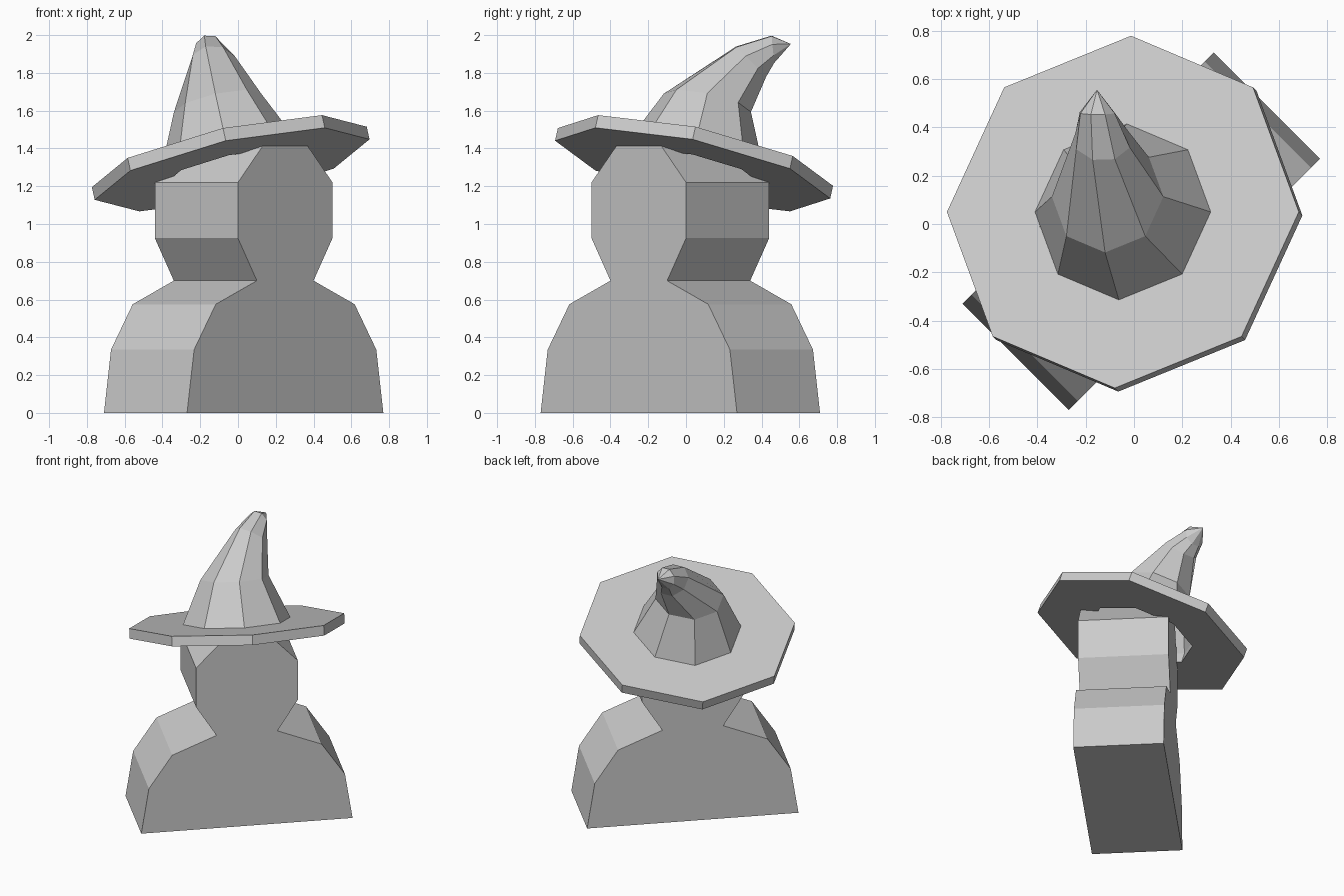
import bpy, bmesh
from math import radians, cos, sin, sqrt
from mathutils import Vector

if "Cube" in bpy.data.objects:
    bpy.data.objects.remove(bpy.data.objects["Cube"])

def finish(name, bm):
    bmesh.ops.recalc_face_normals(bm, faces=bm.faces[:])
    me = bpy.data.meshes.new(name)
    bm.to_mesh(me)
    bm.free()
    ob = bpy.data.objects.new(name, me)
    bpy.context.collection.objects.link(ob)
    return ob

def ring(bm, center, axis, r, turn=0, xdir=(1, 0, 0)):
    """Eight-sided ring of vertices around an axis."""
    n = Vector(axis).normalized()
    e1 = Vector(xdir)
    e1 = (e1 - n * e1.dot(n)).normalized()
    e2 = n.cross(e1)
    pts = []
    for k in range(8):
        a = radians(45 * k + turn)
        pts.append(bm.verts.new(Vector(center) + r * (cos(a) * e1 + sin(a) * e2)))
    return pts

def bridge(bm, a, b):
    for i in range(8):
        j = (i + 1) % 8
        bm.faces.new((a[i], a[j], b[j], b[i]))

# Bust: mirrored silhouette extruded to a slab, turned 45 degrees
half = [(.735, 0), (.682, .335), (.52, .575), (.212, .70),
        (.354, .925), (.354, 1.22), (.152, 1.43)]
profile = half + [(-u, z) for u, z in reversed(half)]
U = Vector((1, 1, 0)) / sqrt(2)
N = Vector((1, -1, 0)) / sqrt(2)
mid = Vector((.03, -.03, 0))
thick = .622
bm = bmesh.new()
face = bm.faces.new([bm.verts.new(mid - N * thick / 2 + U * u + Vector((0, 0, z)))
                     for u, z in profile])
ext = bmesh.ops.extrude_face_region(bm, geom=[face], use_keep_orig=True)
bmesh.ops.translate(bm, vec=N * thick,
                    verts=[v for v in ext["geom"] if isinstance(v, bmesh.types.BMVert)])
finish("bust", bm)

# Tilted frame shared by the brim and the lower crown
axis = Vector((-.22, .22, 1)).normalized()
base = Vector((-.046, .05, 1.355))
tilt = (.7275, 0, .16)

# Brim: thick octagonal ring, open in the middle
bm = bmesh.new()
loops = [ring(bm, base + axis * h, axis, r, 0, tilt)
         for h, r in [(0, .372), (0, .745), (-.07, .745), (-.07, .372)]]
for i in range(4):
    bridge(bm, loops[i], loops[(i + 1) % 4])
finish("hat_brim", bm)

# Crown: hollow cone bending backwards to a pointed tip
bm = bmesh.new()
loops = [ring(bm, base, axis, .372, 0, tilt),
         ring(bm, base + axis * .3, axis, .236, 0, tilt),
         ring(bm, (-.13, .345, 1.86), (0, .7, .7), .12, -20),
         ring(bm, (-.152, .46, 1.925), (0, 1, .1), .077, -20)]
for a, b in zip(loops, loops[1:]):
    bridge(bm, a, b)
tip = bm.verts.new((-.153, .555, 1.953))
for i in range(8):
    bm.faces.new((loops[-1][i], loops[-1][(i + 1) % 8], tip))
finish("hat_crown", bm)
